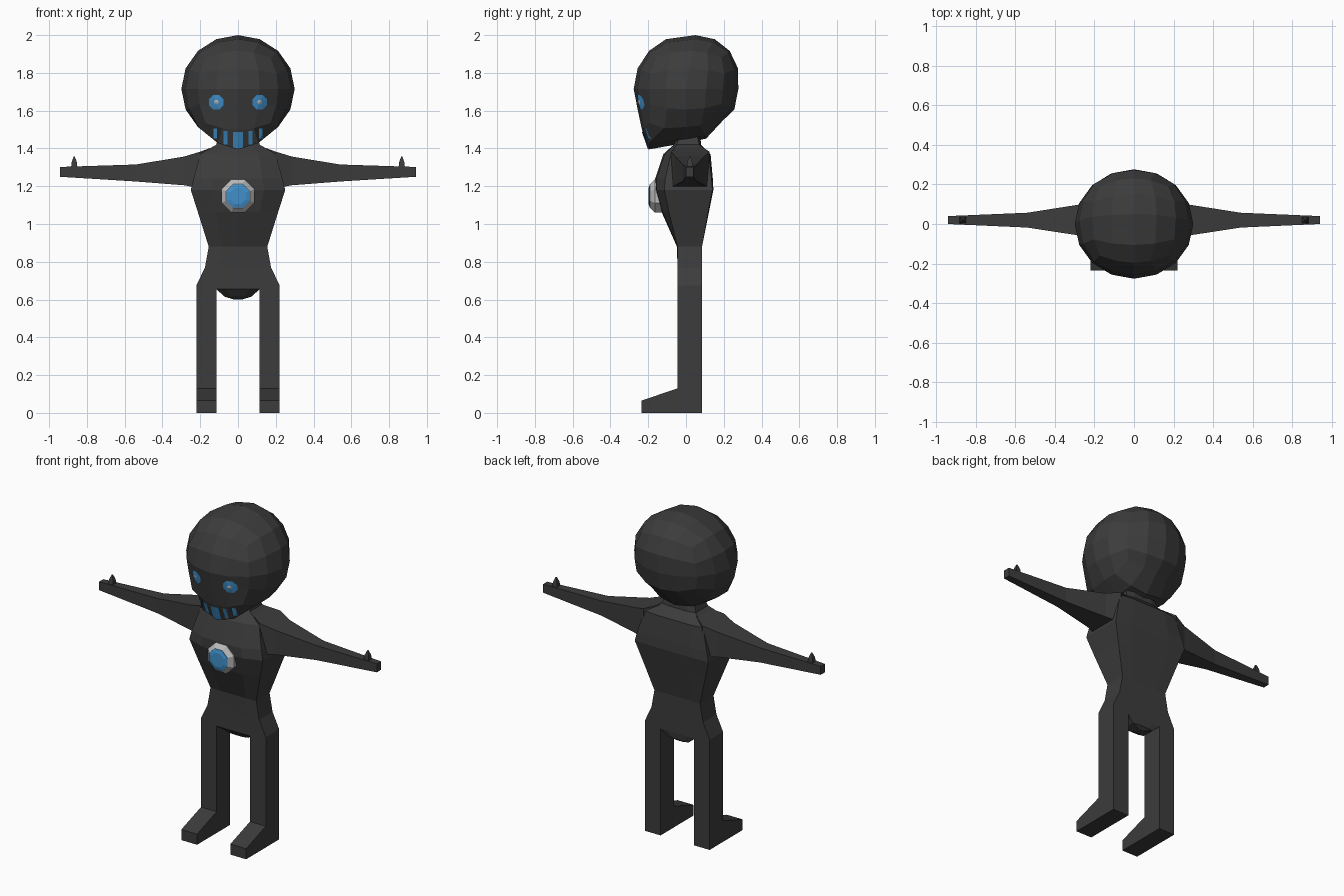
import bpy, bmesh, math
from mathutils import Vector
from mathutils.bvhtree import BVHTree

if "Cube" in bpy.data.objects:
    bpy.data.objects.remove(bpy.data.objects["Cube"])


def material(name, rgb):
    m = bpy.data.materials.new(name)
    m.diffuse_color = (*rgb, 1)
    m.use_nodes = True
    m.node_tree.nodes["Principled BSDF"].inputs["Base Color"].default_value = m.diffuse_color
    return m


DARK = material("dark_shell", (0.045, 0.045, 0.045))
BLUE = material("blue_glow", (0.05, 0.28, 0.6))
PALE = material("pale_metal", (0.5, 0.5, 0.5))


def finish(name, bm, mat, mirror=False, fix=True):
    if fix:
        bmesh.ops.recalc_face_normals(bm, faces=bm.faces)
    me = bpy.data.meshes.new(name)
    bm.to_mesh(me)
    bm.free()
    me.materials.append(mat)
    ob = bpy.data.objects.new(name, me)
    bpy.context.collection.objects.link(ob)
    if mirror:
        ob.modifiers.new("Mirror", 'MIRROR').use_mirror_merge = False
    return ob


def loft(name, rings, mat, mirror=False):
    bm = bmesh.new()
    vs = [[bm.verts.new(p) for p in r] for r in rings]
    n = len(vs[0])
    for a, b in zip(vs, vs[1:]):
        for i in range(n):
            j = (i + 1) % n
            bm.faces.new((a[i], a[j], b[j], b[i]))
    bm.faces.new(vs[0])
    bm.faces.new(vs[-1])
    return finish(name, bm, mat, mirror)


# Head: cube-sphere with the crown pushed back and the chin pulled forward
bm = bmesh.new()
bmesh.ops.create_cube(bm, size=2)
bmesh.ops.subdivide_edges(bm, edges=bm.edges[:], cuts=3, use_grid_fill=True)
for v in bm.verts:
    d = Vector([math.tan(c * math.pi / 4) for c in v.co]).normalized()
    x, y, z = d.x * 0.30, d.y * 0.277, 1.715 + d.z * 0.285
    if d.z > 0 and d.y > -0.01:
        y += 0.05 * d.z
    if z < 1.48 and y < -0.05:
        y, z = y - 0.092, z - 0.057 + 0.15 * abs(x)
    elif z < 1.56 and y < -0.06:
        y, z = y - 0.037, z - 0.015
    elif z < 1.57 and y > 0.14:
        z += 0.035
    v.co = (x, y, z)
bmesh.ops.recalc_face_normals(bm, faces=bm.faces)
surface = BVHTree.FromBMesh(bm)
finish("head", bm, DARK)


def on_face(x, z, lift):
    hit = surface.ray_cast(Vector((x, -1, z)), Vector((0, 1, 0)))[0]
    if hit is None:
        hit = surface.find_nearest(Vector((x, -0.2, z)))[0]
    return hit + Vector((0, -lift, 0))


# Eyes: octagonal discs laid on the face, with a small pale pupil
def eye_disc(name, r, lift, mat):
    bm = bmesh.new()
    hub = bm.verts.new(on_face(0.115, 1.645, lift + 0.004))
    rim = []
    for k in range(8):
        a = math.radians(45 * k + 22.5)
        rim.append(bm.verts.new(on_face(0.115 + r * math.cos(a), 1.645 + r * math.sin(a), lift)))
    for k in range(8):
        bm.faces.new((hub, rim[k], rim[(k + 1) % 8]))
    finish(name, bm, mat, mirror=True, fix=False)


eye_disc("eyes", 0.041, 0.004, BLUE)
eye_disc("pupils", 0.012, 0.009, PALE)

# Mouth: vertical strips following the jaw
strips = [(-0.027, 0.027, 1.40, 1.488), (0.055, 0.077, 1.42, 1.492), (0.11, 0.131, 1.452, 1.505)]
strips += [(-b, -a, lo, hi) for a, b, lo, hi in strips[1:]]
bm = bmesh.new()
for x0, x1, lo, hi in strips:
    rows = []
    for k in range(5):
        z = lo + (hi - lo) * k / 4
        rows.append([bm.verts.new(on_face(x, z, 0.004)) for x in (x0, (x0 + x1) / 2, x1)])
    for a, b in zip(rows, rows[1:]):
        for i in range(2):
            bm.faces.new((a[i], a[i + 1], b[i + 1], b[i]))
finish("mouth_strips", bm, BLUE, fix=False)


# Torso: neck, chest, waist and pelvis in one loft
def body_ring(z, hw, yf, ys, ybs, yb):
    half = [(hw * 0.55, yf * 0.85 + ys * 0.15), (hw, ys), (hw, ybs), (hw * 0.55, yb)]
    pts = [(0, yf)] + half + [(0, yb)] + [(-x, y) for x, y in reversed(half)]
    return [(x, y, z) for x, y in pts]


sections = [
    (1.47, 0.10, -0.05, -0.03, 0.06, 0.075),
    (1.42, 0.115, -0.065, -0.05, 0.07, 0.08),
    (1.37, 0.20, -0.12, -0.08, 0.12, 0.13),
    (1.24, 0.235, -0.163, -0.11, 0.135, 0.142),
    (1.18, 0.25, -0.163, -0.115, 0.14, 0.145),
    (1.065, 0.213, -0.13, -0.09, 0.118, 0.122),
    (0.88, 0.155, -0.048, -0.045, 0.085, 0.085),
    (0.77, 0.175, -0.045, -0.045, 0.085, 0.085),
    (0.675, 0.22, -0.045, -0.045, 0.085, 0.085),
    (0.655, 0.115, -0.045, -0.045, 0.085, 0.085),
    (0.615, 0.07, -0.01, 0.0, 0.075, 0.08),
    (0.60, 0.02, 0.02, 0.02, 0.06, 0.06),
]
loft("torso", [body_ring(*s) for s in sections], DARK)


# Chest core: octagonal bezel with a glowing lens
def octagon(r, y):
    return [(r * math.cos(math.radians(45 * k + 22.5)), y,
             1.148 + r * math.sin(math.radians(45 * k + 22.5))) for k in range(8)]


loft("core_bezel", [octagon(0.094, -0.11), octagon(0.094, -0.165), octagon(0.068, -0.19)], PALE)
loft("core_lens", [octagon(0.067, -0.17), octagon(0.067, -0.192), octagon(0.045, -0.198)], BLUE)

# Arms: square section tapering to a blunt hand
arm = [(0.12, -0.04, 0.08, 1.22, 1.412), (0.20, -0.08, 0.125, 1.19, 1.383),
       (0.285, -0.057, 0.097, 1.205, 1.357), (0.54, -0.018, 0.057, 1.225, 1.315),
       (0.942, 0.0, 0.04, 1.25, 1.302)]
loft("arms", [[(x, a, lo), (x, b, lo), (x, b, hi), (x, a, hi)] for x, a, b, lo, hi in arm], DARK, True)

# Thumbs: small upright spikes
thumb = [(1.29, 0.018), (1.33, 0.013), (1.357, 0.003)]
loft("thumbs", [[(0.867 + sx * r, 0.02 + sy * r, z) for sx, sy in ((-1, -1), (1, -1), (1, 1), (-1, 1))]
                for z, r in thumb], DARK, True)

# Legs: side profile with the foot, extruded across
profile = [(-0.045, 0.675), (-0.045, 0.13), (-0.235, 0.065), (-0.235, 0), (0.085, 0), (0.085, 0.675)]
loft("legs", [[(x, y, z) for y, z in profile] for x in (0.113, 0.22)], DARK, True)
